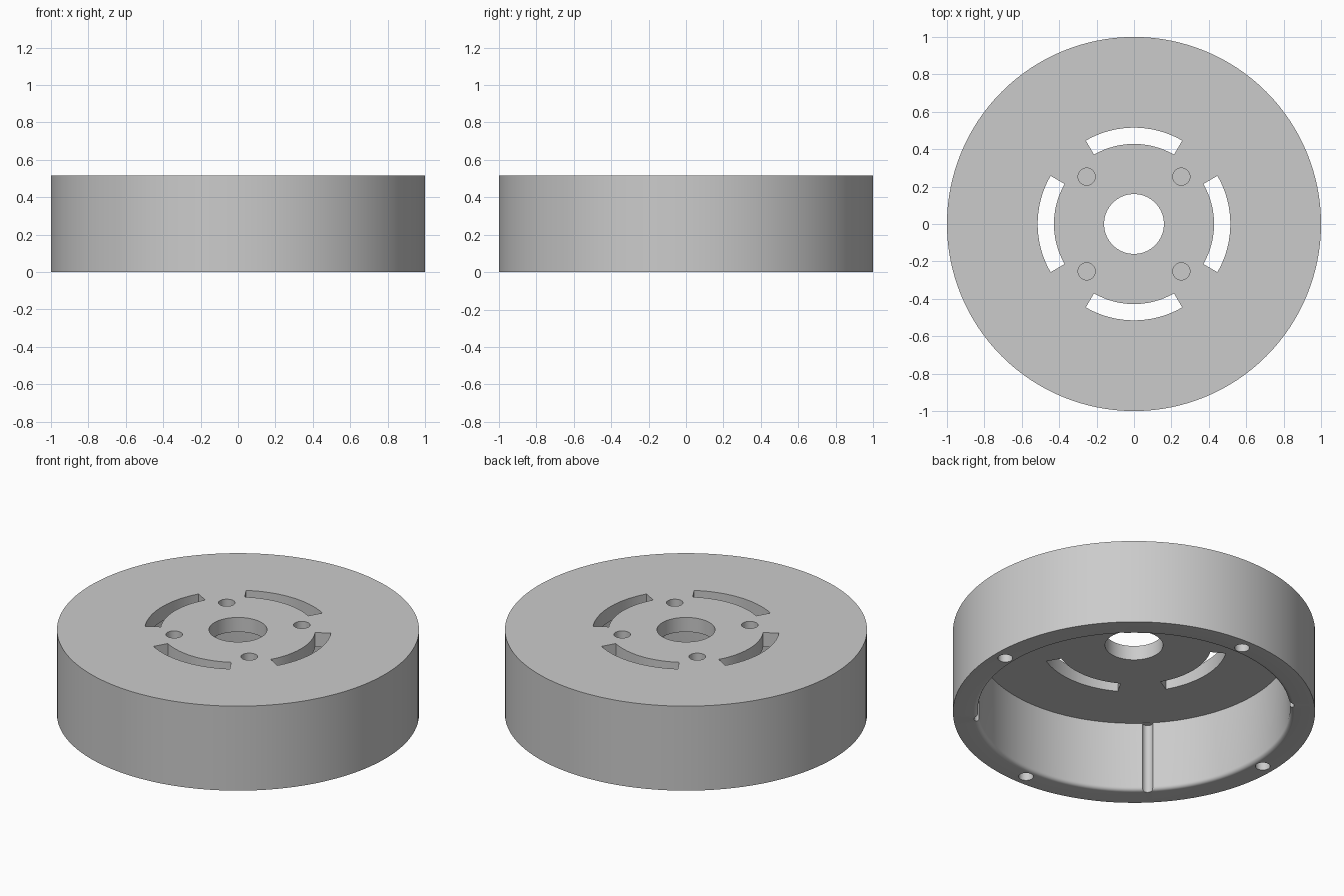
import bpy, bmesh, math
from mathutils import Matrix, Vector

if "Cube" in bpy.data.objects:
    bpy.data.objects.remove(bpy.data.objects["Cube"])

HEIGHT, CEILING = 0.515, 0.427
WALL, FILLET, BORE = 0.862, 0.023, 0.16
SEGMENTS = 128


def make_object(name, bm):
    bmesh.ops.recalc_face_normals(bm, faces=bm.faces)
    mesh = bpy.data.meshes.new(name)
    bm.to_mesh(mesh)
    bm.free()
    obj = bpy.data.objects.new(name, mesh)
    bpy.context.collection.objects.link(obj)
    return obj


def lathe(name, profile):
    """Revolve a closed (radius, z) profile around the z axis."""
    bm = bmesh.new()
    rings = []
    for i in range(SEGMENTS):
        a = math.tau * i / SEGMENTS
        rings.append([bm.verts.new((r * math.cos(a), r * math.sin(a), z)) for r, z in profile])
    n = len(profile)
    for i in range(SEGMENTS):
        p, q = rings[i], rings[(i + 1) % SEGMENTS]
        for j in range(n):
            k = (j + 1) % n
            bm.faces.new((p[j], q[j], q[k], p[k]))
    return make_object(name, bm)


def add_rod(bm, angle, distance, radius, z0, z1, sides=32):
    """Upright cylinder at a polar position."""
    pos = Vector((distance * math.cos(angle), distance * math.sin(angle), (z0 + z1) / 2))
    bmesh.ops.create_cone(bm, cap_ends=True, segments=sides, radius1=radius, radius2=radius,
                          depth=z1 - z0, matrix=Matrix.Translation(pos))


def add_arc_block(bm, angle, half, r0, r1, z0, z1, steps=24):
    """Curved block with radial ends."""
    angles = [angle - half + 2 * half * i / steps for i in range(steps + 1)]
    outline = [(r1, a) for a in angles] + [(r0, a) for a in reversed(angles)]
    low, high = [[bm.verts.new((r * math.cos(a), r * math.sin(a), z)) for r, a in outline]
                 for z in (z0, z1)]
    n = len(outline)
    bm.faces.new(low[::-1])
    bm.faces.new(high)
    for i in range(n):
        j = (i + 1) % n
        bm.faces.new((low[i], low[j], high[j], high[i]))


# Hollow drum: top plate with centre bore, outer wall, rounded inner lip
profile = [(BORE, HEIGHT), (1, HEIGHT), (1, 0)]
for i in range(6):
    t = math.pi / 2 * i / 5
    profile.append((WALL + FILLET * (1 - math.sin(t)), FILLET * (1 - math.cos(t))))
profile += [(WALL, CEILING), (BORE, CEILING)]
drum = lathe("drum_housing", profile)

# Openings, repeated every quarter turn
bm = bmesh.new()
for q in range(4):
    axis = q * math.pi / 2
    diagonal = axis + math.pi / 4
    add_arc_block(bm, axis, math.radians(30), 0.428, 0.515, 0.38, 0.6)   # vent slots
    add_rod(bm, diagonal, 0.358, 0.046, HEIGHT - 0.045, 0.6)             # blind top holes
    add_rod(bm, axis, 0.928, 0.041, -0.1, 0.25)                          # blind rim holes
    add_rod(bm, diagonal, 0.858, 0.029, -0.1, CEILING - 0.002)           # inner wall grooves
cutter = make_object("opening_cutter", bm)
cutter.hide_render = True

mod = drum.modifiers.new("openings", 'BOOLEAN')
mod.operation = 'DIFFERENCE'
mod.solver = 'EXACT'
mod.object = cutter
bpy.context.view_layer.objects.active = drum
drum.select_set(True)
bpy.ops.object.modifier_apply(modifier=mod.name)
bpy.data.objects.remove(cutter)

# Plain grey finish
grey = bpy.data.materials.new("light_grey")
grey.diffuse_color = (0.6, 0.6, 0.6, 1)
grey.use_nodes = True
grey.node_tree.nodes["Principled BSDF"].inputs["Base Color"].default_value = grey.diffuse_color
drum.data.materials.clear()
drum.data.materials.append(grey)
for face in drum.data.polygons:
    face.material_index = 0
bpy.ops.object.shade_smooth_by_angle(angle=math.radians(30))
